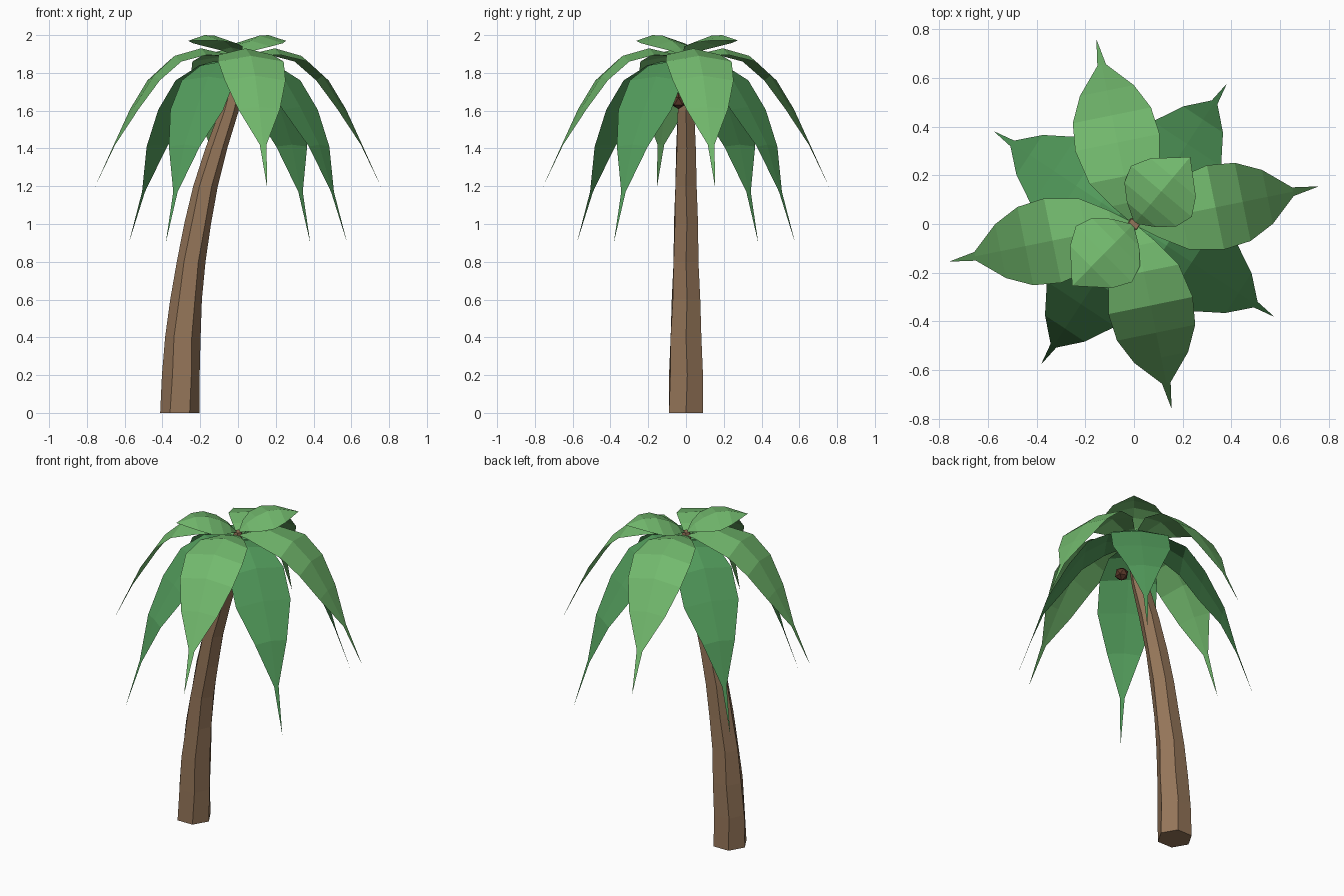
import bpy, bmesh
from math import sin, cos, pi, radians
from mathutils import Vector

if "Cube" in bpy.data.objects:
    bpy.data.objects.remove(bpy.data.objects["Cube"])


def material(name, rgb):
    m = bpy.data.materials.new(name)
    m.diffuse_color = (*rgb, 1)
    m.use_nodes = True
    m.node_tree.nodes["Principled BSDF"].inputs["Base Color"].default_value = m.diffuse_color
    return m


BARK = material("bark", (0.30, 0.18, 0.10))
LIGHT = material("light_leaf", (0.17, 0.49, 0.155))
DARK = material("dark_leaf", (0.085, 0.33, 0.105))
NUT = material("nut_shell", (0.10, 0.04, 0.022))


def make_object(name, bm, mat):
    mesh = bpy.data.meshes.new(name)
    bm.to_mesh(mesh)
    bm.free()
    mesh.materials.append(mat)
    ob = bpy.data.objects.new(name, mesh)
    bpy.context.collection.objects.link(ob)
    return ob


# Trunk: six-sided rings along a bend (x, z, radius), each slightly twisted
def trunk(path, sides=6):
    bm = bmesh.new()
    rings = []
    for i, (x, z, r) in enumerate(path):
        twist = radians(4) * (i % 2)
        rings.append([bm.verts.new((x + r * cos(2 * pi * k / sides + twist),
                                    r * sin(2 * pi * k / sides + twist), z))
                      for k in range(sides)])
    for a, b in zip(rings, rings[1:]):
        for k in range(sides):
            n = (k + 1) % sides
            bm.faces.new((a[k], a[n], b[n], b[k]))
    bm.faces.new(rings[0][::-1])
    bm.faces.new(rings[-1])
    make_object("trunk", bm, BARK)


trunk([(-.308, 0, .104), (-.303, .2, .1), (-.292, .4, .094), (-.275, .6, .084),
       (-.248, .8, .076), (-.214, 1, .071), (-.172, 1.2, .065), (-.115, 1.4, .058),
       (-.046, 1.6, .05), (-.012, 1.75, .042), (0, 1.89, .024)])


# Frond: rows of (distance out, midrib height, half width, edge drop), folded at the midrib
def frond(name, rows, angle, mat):
    bm = bmesh.new()
    d = Vector((cos(radians(angle)), sin(radians(angle)), 0))
    s = Vector((-d.y, d.x, 0))
    up = Vector((0, 0, 1))
    grid = []
    for u, z, w, drop in rows:
        mid = d * u + up * z
        grid.append([bm.verts.new(mid + s * w - up * drop), bm.verts.new(mid),
                     bm.verts.new(mid - s * w - up * drop)] if w else [bm.verts.new(mid)] * 3)
    for a, b in zip(grid, grid[1:]):
        for k in range(2):
            loop = list(dict.fromkeys((a[k + 1], b[k + 1], b[k], a[k])))
            bm.faces.new(loop)
    make_object(name, bm, mat)


LONG = [(.01, 1.87, .012, 0), (.09, 1.905, .075, .015), (.2, 1.93, .147, .035),
        (.342, 1.89, .177, .03), (.456, 1.785, .164, .025), (.56, 1.62, .113, .012),
        (.667, 1.42, .018, 0), (.776, 1.19, 0, 0)]
DROOPING = [(.01, 1.84, .012, 0), (.07, 1.865, .07, .01), (.16, 1.86, .13, .02),
            (.285, 1.78, .168, .02), (.395, 1.62, .168, .015), (.515, 1.42, .098, .01),
            (.6, 1.17, .014, 0), (.693, .9, 0, 0)]
SHORT = [(.01, 1.89, .012, 0), (.05, 1.935, .08, .015), (.105, 1.97, .14, .03),
         (.175, 1.997, .163, .04), (.25, 2.0, .122, .03), (.36, 1.972, 0, 0)]

for i in range(4):
    frond(f"long_frond_{i + 1}", LONG, 11.5 + 90 * i, LIGHT)
    frond(f"drooping_frond_{i + 1}", DROOPING, -33.5 + 90 * i, DARK)
for i, a in enumerate((50, 225)):
    frond(f"top_frond_{i + 1}", SHORT, a, LIGHT)

# Nut hanging under the crown
bm = bmesh.new()
bmesh.ops.create_icosphere(bm, subdivisions=1, radius=.042)
bmesh.ops.translate(bm, verts=bm.verts, vec=(.06, -.04, 1.65))
make_object("nut", bm, NUT)
